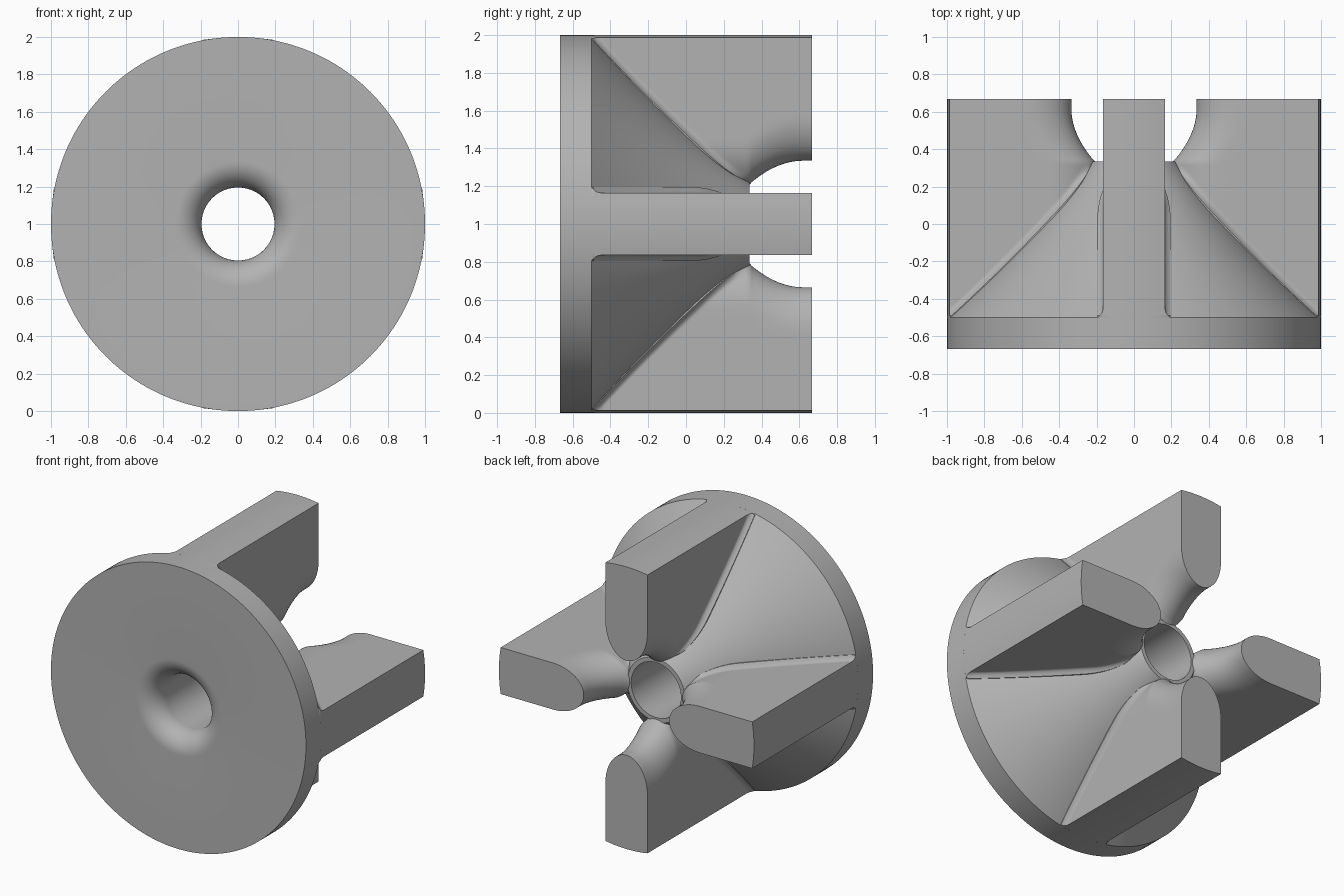
import bpy, bmesh, math
from mathutils import Matrix, Vector

cube = bpy.data.objects.get("Cube")
if cube:
    bpy.data.objects.remove(cube, do_unlink=True)

FRONT, DISC_BACK, HUB_END, BACK = -0.667, -0.5, 0.335, 0.667
BORE, HALF_W, FILLET = 0.195, 0.165, 0.03
CENTRE = Matrix.Translation((0, 0, 1))

grey = bpy.data.materials.new("plain grey")
grey.use_nodes = True
colour = (0.45, 0.45, 0.45, 1)
grey.diffuse_color = colour
grey.node_tree.nodes["Principled BSDF"].inputs["Base Color"].default_value = colour


def finish(name, bm, angle):
    bmesh.ops.remove_doubles(bm, verts=bm.verts, dist=1e-5)
    bmesh.ops.recalc_face_normals(bm, faces=bm.faces)
    bm.transform(CENTRE)
    mesh = bpy.data.meshes.new(name)
    bm.to_mesh(mesh)
    bm.free()
    mesh.materials.append(grey)
    obj = bpy.data.objects.new(name, mesh)
    bpy.context.collection.objects.link(obj)
    bpy.ops.object.select_all(action='DESELECT')
    obj.select_set(True)
    bpy.context.view_layer.objects.active = obj
    bpy.ops.object.shade_smooth_by_angle(angle=math.radians(angle))


def hub_radius(y):
    t = (y - DISC_BACK) / (HUB_END - DISC_BACK)
    return 1 - 0.775 * t - 0.13 * t * (1 - t)


def tip_radius(y):
    # inner edge of a rib: bore wall first, then the bulging rear cavity
    if y <= HUB_END:
        return 0.207
    u = max(0, (0.62 - y) / 0.28)
    return 0.215 + 0.12 * max(0, 1 - u * u)


# Disc, flared hub and bore: one turned profile of (radius, y)
profile = [(1, FRONT), (1, DISC_BACK)]
for i in range(1, 33):
    y = DISC_BACK + (HUB_END - DISC_BACK) * i / 32
    profile.append((hub_radius(y), y))
profile.append((BORE, HUB_END))
R = 0.14
for i in range(13):
    a = math.pi / 2 * i / 12
    profile.append((BORE + R * (1 - math.cos(a)), FRONT + R * (1 - math.sin(a))))
profile.append(profile[0])

bm = bmesh.new()
verts = [bm.verts.new((r, y, 0)) for r, y in profile]
edges = [bm.edges.new(pair) for pair in zip(verts, verts[1:])]
bmesh.ops.spin(bm, geom=verts + edges, axis=(0, 1, 0), cent=(0, 0, 0),
               angle=math.tau, steps=160)
finish("flared_disc_hub", bm, 35)


def bullet_width(s):
    k = max(0, 1 - s / 0.24)
    return HALF_W * math.sqrt(1 - k * k)


def rib_section(y):
    # half outline from the inner tip outwards, then the outer arc
    tip = tip_radius(y)
    foot = tip + 0.03
    if y < HUB_END:
        h = hub_radius(y)
        foot = max(foot, math.sqrt(max(0, h * h - bullet_width(h - tip) ** 2)))
    corner = FILLET * max(0, 1 - (y - DISC_BACK) / FILLET)
    corner = FILLET - math.sqrt(max(0, FILLET ** 2 - corner ** 2))
    top = math.sqrt(1 - (HALF_W + corner) ** 2)
    foot = min(foot, top - 0.01)
    blend_end = min(foot + 0.05, top - 0.005)
    rows = [tip + (foot - tip) * (i / 8) ** 2 for i in range(8)]
    rows += [foot + (blend_end - foot) * i / 6 for i in range(6)]
    rows += [blend_end + (top - blend_end) * (i / 16) ** 1.3 for i in range(17)]
    fade = min(1, max(0, (HUB_END - y) / 0.1))
    half = []
    for z in rows:
        near = min(1, max(0, 1 - (z - foot) / 0.05))
        side = bullet_width(z - tip)
        flare = max(FILLET * fade * near * near, corner)
        half.append((side + (flare if z > tip else 0), z))
    w = half[-1][0]
    half += [(w * (1 - i / 4), math.sqrt(1 - (w * (1 - i / 4)) ** 2)) for i in range(1, 5)]
    return half + [(-x, z) for x, z in half[-2:0:-1]]


# Ribs: lofted along y, with closer sections at the disc corner and cavity
stations = [DISC_BACK + FILLET * i / 6 for i in range(6)]
stations += [DISC_BACK + FILLET + (HUB_END - DISC_BACK - FILLET) * i / 40 for i in range(41)]
stations += [HUB_END + (BACK - HUB_END) * i / 24 for i in range(1, 25)]

for k, name in enumerate(("top_rib", "left_rib", "bottom_rib", "right_rib")):
    bm = bmesh.new()
    turn = Matrix.Rotation(math.pi / 2 * k, 3, 'Y')
    rings = [[bm.verts.new(turn @ Vector((x, y, z))) for x, z in rib_section(y)]
             for y in stations]
    n = len(rings[0])
    for a, b in zip(rings, rings[1:]):
        for i in range(n):
            j = (i + 1) % n
            bm.faces.new((a[i], a[j], b[j], b[i]))
    bm.faces.new(rings[0])
    bm.faces.new(rings[-1])
    finish(name, bm, 40)
